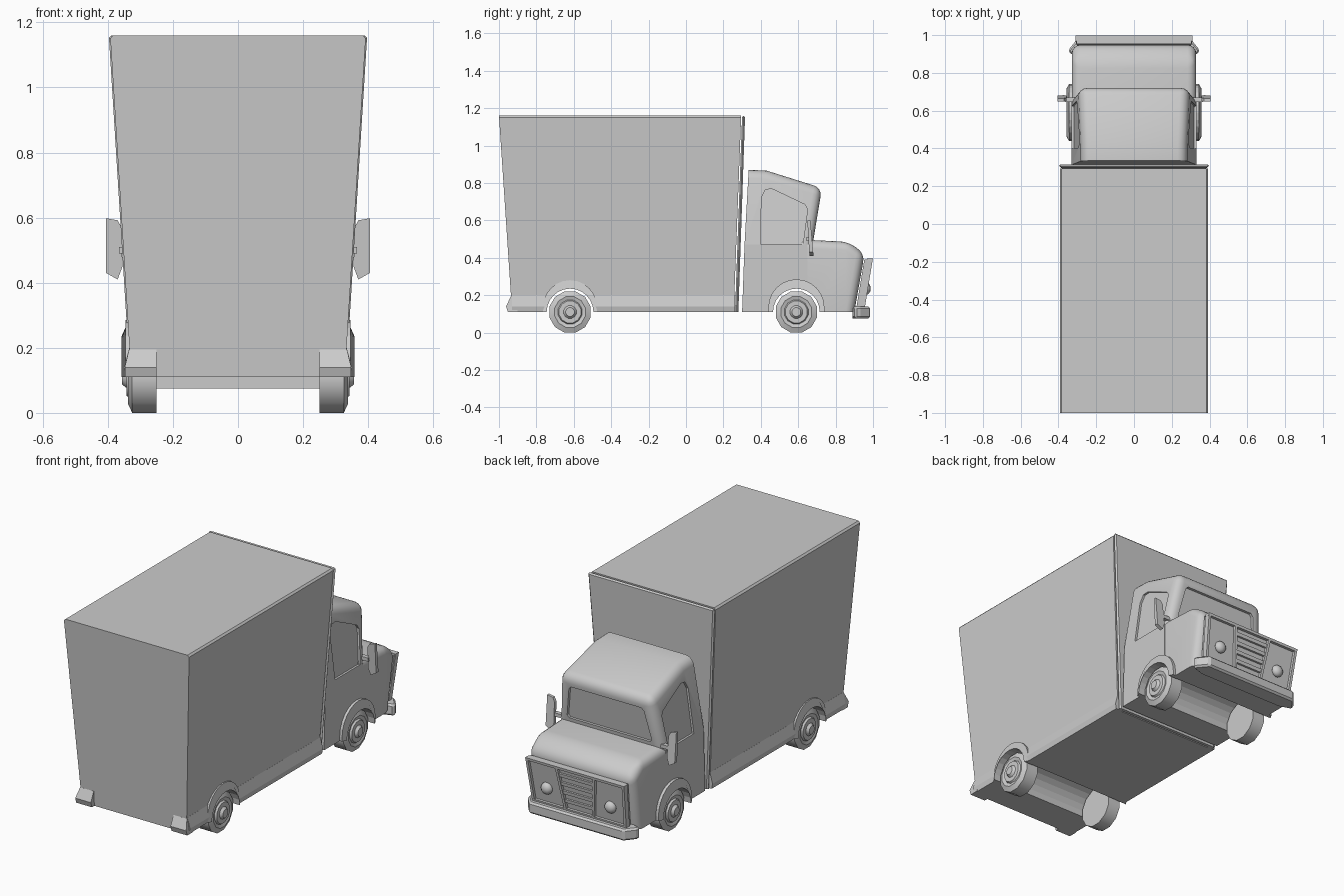
import bpy, bmesh, math

if "Cube" in bpy.data.objects:
    bpy.data.objects.remove(bpy.data.objects["Cube"])


def make(name, bm, smooth=False, mirror=False):
    bmesh.ops.recalc_face_normals(bm, faces=bm.faces)
    me = bpy.data.meshes.new(name)
    bm.to_mesh(me)
    bm.free()
    o = bpy.data.objects.new(name, me)
    bpy.context.collection.objects.link(o)
    if mirror:
        o.modifiers.new("mirror", 'MIRROR')
        apply(o)
    if smooth:
        activate(o)
        bpy.ops.object.shade_smooth_by_angle(angle=math.radians(35))
    return o


def activate(o):
    bpy.ops.object.select_all(action='DESELECT')
    o.select_set(True)
    bpy.context.view_layer.objects.active = o


def apply(o):
    activate(o)
    for m in list(o.modifiers):
        bpy.ops.object.modifier_apply(modifier=m.name)


def solid(name, pts, lo, hi, axis, bevel=0, seg=1, test=None, smooth=False, mirror=False):
    """Extrude a 2D outline along an axis; lo and hi may be functions of the outline point."""
    at = lambda f, u, v: f(u, v) if callable(f) else f
    pos = {'x': lambda u, v, w: (w, u, v), 'y': lambda u, v, w: (u, w, v),
           'z': lambda u, v, w: (u, v, w)}[axis]
    bm = bmesh.new()
    a = [bm.verts.new(pos(u, v, at(lo, u, v))) for u, v in pts]
    b = [bm.verts.new(pos(u, v, at(hi, u, v))) for u, v in pts]
    bm.faces.new(a)
    bm.faces.new(b)
    n = len(pts)
    for i in range(n):
        j = (i + 1) % n
        bm.faces.new((a[i], a[j], b[j], b[i]))
    bmesh.ops.recalc_face_normals(bm, faces=bm.faces)
    if bevel:
        edges = [e for e in bm.edges if e.calc_face_angle(0) > 0.3 and
                 (test is None or test((e.verts[0].co + e.verts[1].co) / 2))]
        bmesh.ops.bevel(bm, geom=edges, offset=bevel, segments=seg, profile=0.5,
                        affect='EDGES', clamp_overlap=True)
    return make(name, bm, smooth, mirror)


def cut(o, cutters):
    for c in cutters:
        m = o.modifiers.new("cut", 'BOOLEAN')
        m.operation, m.solver, m.object = 'DIFFERENCE', 'EXACT', c
    apply(o)


def remove(cutters):
    for c in cutters:
        bpy.data.objects.remove(c)


def arc(cy, cz, r, n=12):
    return [(cy + r * math.cos(math.pi * i / n), cz + r * math.sin(math.pi * i / n))
            for i in range(n + 1)]


def rect(u0, u1, v0, v1):
    return [(u0, v0), (u1, v0), (u1, v1), (u0, v1)]


AXLES = {"rear": -0.62, "front": 0.59}
cab_w = lambda u, z: 0.33 - max(0, z - 0.47) * 0.135      # half width of the cab
shield_y = lambda u, z: 0.677 + (z - 0.47) * 0.163        # windscreen plane
panel_y = lambda u, z: 0.957 + (z - 0.14) * 0.165         # grille plane

# Cargo box, flared upwards, with a slab framing its front
t = lambda z: (z - 0.11) / 1.05
trap = lambda e: [(-0.328 - e, 0.11), (0.328 + e, 0.11), (0.393 + e, 1.16), (-0.393 - e, 1.16)]
box = solid("cargo_box", trap(0), lambda u, z: -0.93 - 0.07 * t(z),
            lambda u, z: 0.255 + 0.04 * t(z), 'y', bevel=0.01,
            test=lambda c: c.z > 1.1 and abs(c.x) > 0.1)
solid("cargo_front_frame", trap(0.004), lambda u, z: 0.262 + 0.038 * t(z),
      lambda u, z: 0.28 + 0.036 * t(z), 'y', bevel=0.01,
      test=lambda c: c.z > 0.12 and c.y > 0.275)

# Flared skirts along the box sides and rear bumper blocks
skirt = solid("side_skirt", [(0.3, 0.11), (0.344, 0.11), (0.35, 0.14), (0.334, 0.2), (0.3, 0.2)],
              -0.93, 0.262, 'y', mirror=True)
solid("rear_bumper_block",
      [(-0.9, 0.195), (-0.936, 0.195), (-0.962, 0.14), (-0.952, 0.11), (-0.9, 0.11)],
      0.25, lambda y, z: 0.348 if z < 0.15 else 0.335, 'x', mirror=True)

# Cab: door section, bonnet and upper cabin
door = solid("cab_door_section", [(0.3, 0.11), (0.65, 0.11), (0.65, 0.47), (0.313, 0.47)],
             -0.33, 0.33, 'x')
hood = solid("hood", [(0.62, 0.11), (0.9, 0.11), (0.955, 0.42), (0.87, 0.485), (0.62, 0.497)],
             -0.329, 0.329, 'x', bevel=0.045, seg=4,
             test=lambda c: c.z > 0.12 and c.y > 0.63, smooth=True)
upper = solid("cab_upper", [(0.313, 0.47), (0.677, 0.47), (0.727, 0.773), (0.43, 0.866), (0.335, 0.87)],
              lambda y, z: -cab_w(y, z), cab_w, 'x', bevel=0.045, seg=4,
              test=lambda c: c.y > 0.36 and c.z > 0.48, smooth=True)

# Recessed side windows and windscreen
win = solid("window_cutter", [(0.4, 0.472), (0.625, 0.472), (0.65, 0.66), (0.635, 0.685),
                              (0.46, 0.768), (0.425, 0.765), (0.403, 0.72)],
            lambda y, z: cab_w(y, z) - 0.012, 0.5, 'x', mirror=True)
screen = solid("windscreen_cutter", [(-0.255, 0.515), (0.255, 0.515), (0.265, 0.53), (0.235, 0.695),
                                     (0.22, 0.71), (-0.22, 0.71), (-0.235, 0.695), (-0.265, 0.53)],
               lambda x, z: shield_y(x, z) - 0.015, 0.9, 'y')
cut(upper, [win, screen])
remove([win, screen])

# Wheel tunnels through the body, then fenders over them
tunnels = [solid("tunnel_cutter", arc(y, 0.11, 0.127) + [(y - 0.127, 0.05), (y + 0.127, 0.05)],
                 -0.5, 0.5, 'x') for y in AXLES.values()]
for o in (box, skirt):
    cut(o, tunnels[:1])
for o in (door, hood):
    cut(o, tunnels[1:])
remove(tunnels)
for name, y in AXLES.items():
    r = 0.145 if name == "rear" else 0.15
    outer = [(y + r, 0.11)] + arc(y, 0.135, r) + [(y - r, 0.11)]
    solid(name + "_fender", outer + arc(y, 0.11, 0.125)[::-1], 0.3,
          lambda u, z, y=y: 0.345 if math.hypot(u - y, z - 0.135) > 0.14 else 0.358,
          'x', mirror=True)

# Twelve-sided wheels with domed hubs, lathed around x
LATHE = [(0.25, 0), (0.25, 0.114), (0.325, 0.114), (0.338, 0.085), (0.332, 0.066), (0.342, 0.06),
         (0.342, 0.035), (0.356, 0.024), (0.356, 0)]
for name, y in AXLES.items():
    bm = bmesh.new()
    rings = []
    for x, r in LATHE[1:-1]:
        rings.append([bm.verts.new((x, y + r * math.sin(math.pi * (2 * k + 1) / 12),
                                    0.11 - r * math.cos(math.pi * (2 * k + 1) / 12)))
                      for k in range(12)])
    for p, q in zip(rings, rings[1:]):
        for k in range(12):
            bm.faces.new((p[k], p[k - 1], q[k - 1], q[k]))
    bm.faces.new(rings[0])
    bm.faces.new(rings[-1])
    make(name + "_wheel", bm, smooth=True, mirror=True)


# Grille panel: back plate, frame, slanted dividers and slats
def panel_piece(name, pts, back, front, mirror=False):
    return solid(name, pts, lambda x, z: panel_y(x, z) - back,
                 lambda x, z: panel_y(x, z) - front, 'y', mirror=mirror)


panel_piece("grille_back_plate", [(-0.29, 0.13), (0.29, 0.13), (0.305, 0.392), (-0.305, 0.392)], 0.045, 0.016)
panel_piece("grille_frame_top", rect(-0.31, 0.31, 0.38, 0.395), 0.03, 0)
panel_piece("grille_frame_bottom", rect(-0.295, 0.295, 0.13, 0.15), 0.03, 0)
panel_piece("grille_frame_side", [(0.28, 0.13), (0.295, 0.13), (0.31, 0.395), (0.295, 0.395)], 0.03, 0, True)
panel_piece("grille_divider", [(0.08, 0.15), (0.095, 0.15), (0.125, 0.382), (0.11, 0.382)], 0.03, 0, True)
for i in range(4):
    z = 0.185 + i * 0.05
    w = 0.085 + (z - 0.15) * 0.13
    panel_piece("grille_slat", rect(-w, w, z, z + 0.02), 0.03, 0.004)

# Headlights
bm = bmesh.new()
bmesh.ops.create_uvsphere(bm, u_segments=12, v_segments=8, radius=0.034)
for v in bm.verts:
    v.co.x += 0.2
    v.co.y = v.co.y * 0.8 + panel_y(0, 0.235) - 0.012
    v.co.z += 0.235
make("headlight", bm, smooth=True, mirror=True)

# Front bumper with swept-back ends
solid("front_bumper", [(-0.3, 0.89), (0.3, 0.89), (0.345, 0.905), (0.345, 0.925), (0.295, 0.985),
                       (-0.295, 0.985), (-0.345, 0.925), (-0.345, 0.905)], 0.075, 0.14, 'z',
      bevel=0.01, test=lambda c: c.y > 0.95 or abs(c.x) > 0.31)

# Wing mirrors on short arms
solid("wing_mirror", [(0.37, 0.41), (0.405, 0.43), (0.405, 0.598), (0.37, 0.592), (0.358, 0.57), (0.355, 0.45)],
      lambda x, z: 0.66 - (z - 0.41) * 0.06, lambda x, z: 0.682 - (z - 0.41) * 0.09, 'y', mirror=True)
solid("mirror_arm", rect(0.645, 0.67, 0.49, 0.51), 0.29, 0.365, 'x', mirror=True)
